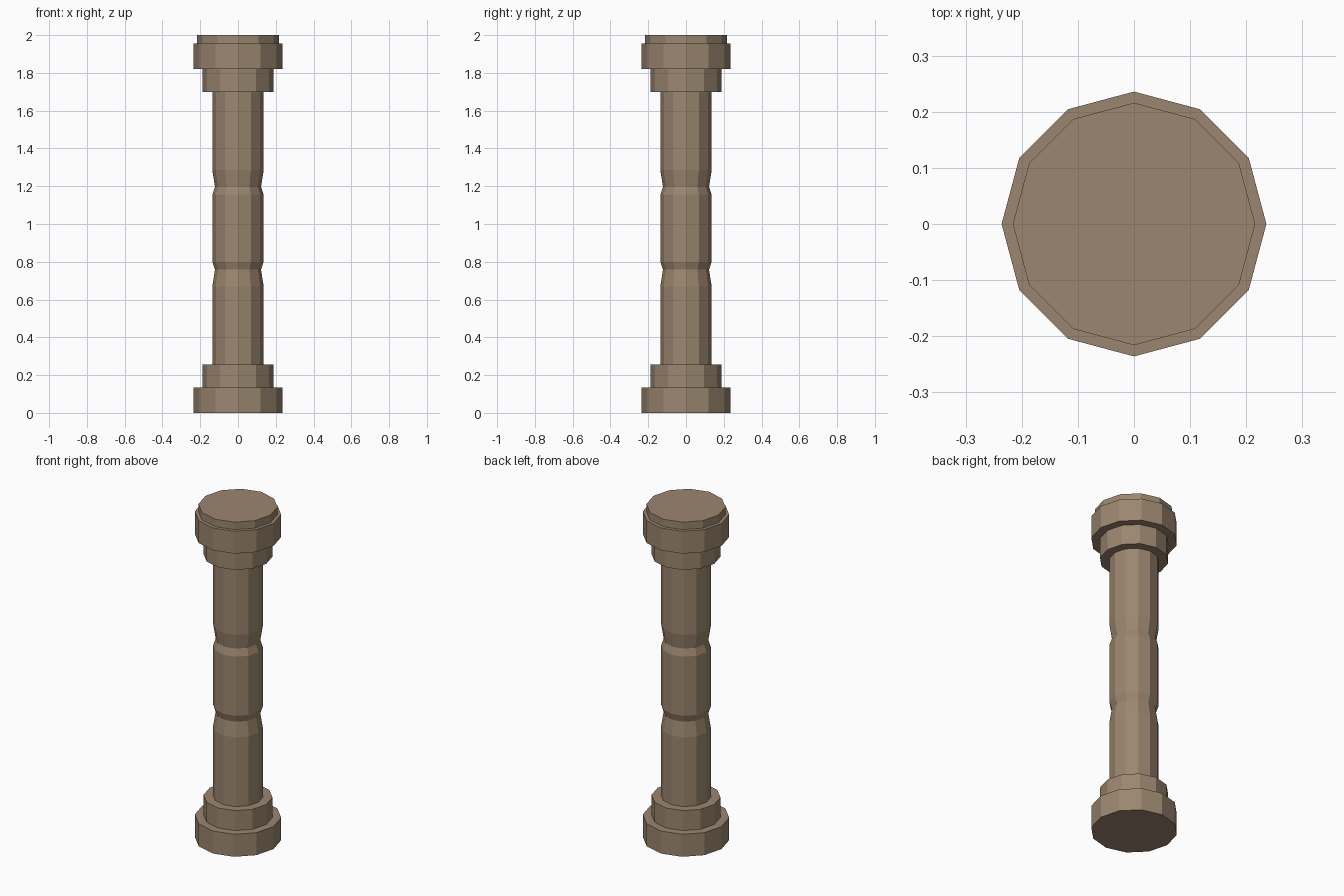
import bpy, bmesh
from math import cos, sin, pi

if "Cube" in bpy.data.objects:
    bpy.data.objects.remove(bpy.data.objects["Cube"])

SIDES = 12

stone = bpy.data.materials.new("brown_stone")
stone.diffuse_color = (0.33, 0.24, 0.16, 1)
stone.use_nodes = True
stone.node_tree.nodes["Principled BSDF"].inputs["Base Color"].default_value = stone.diffuse_color


def turned(name, profile):
    """Flat-shaded closed solid from (radius, z) rings, bottom to top."""
    bm = bmesh.new()
    rings = [[bm.verts.new((r * cos(2 * pi * i / SIDES), r * sin(2 * pi * i / SIDES), z))
              for i in range(SIDES)] for r, z in profile]
    bm.faces.new(rings[0][::-1])
    bm.faces.new(rings[-1])
    for low, high in zip(rings, rings[1:]):
        for i in range(SIDES):
            j = (i + 1) % SIDES
            bm.faces.new((low[i], low[j], high[j], high[i]))
    mesh = bpy.data.meshes.new(name)
    bm.to_mesh(mesh)
    bm.free()
    mesh.materials.append(stone)
    obj = bpy.data.objects.new(name, mesh)
    bpy.context.collection.objects.link(obj)
    return obj


def drum(name, radius, bottom, top):
    return turned(name, [(radius, bottom), (radius, top)])


# Stepped base
drum("base_plinth", 0.236, 0, 0.135)
drum("base_step", 0.188, 0.135, 0.255)

# Shaft with two pinched grooves
R, NECK = 0.136, 0.122
turned("shaft", [(R, 0.255), (R, 0.67), (NECK, 0.758), (R, 0.80),
                 (R, 1.155), (NECK, 1.197), (R, 1.285), (R, 1.70)])

# Stepped capital
drum("capital_step", 0.188, 1.70, 1.82)
drum("capital_block", 0.236, 1.82, 1.955)
drum("capital_top", 0.216, 1.955, 2.0)
